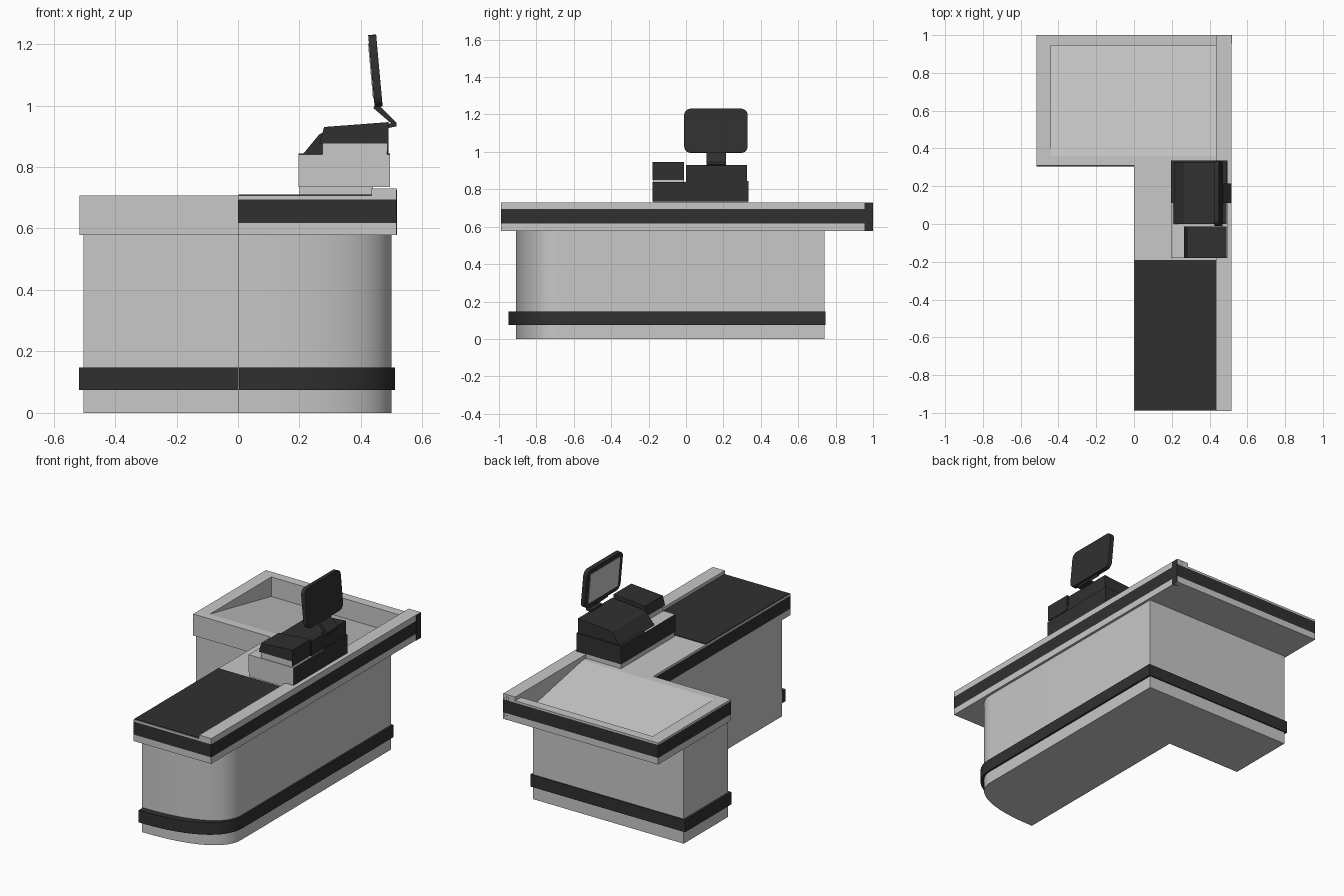
import bpy, bmesh, math
from mathutils import Matrix, Vector

if "Cube" in bpy.data.objects:
    bpy.data.objects.remove(bpy.data.objects["Cube"], do_unlink=True)


def material(name, rgb):
    m = bpy.data.materials.new(name)
    m.use_nodes = True
    m.diffuse_color = (*rgb, 1)
    m.node_tree.nodes["Principled BSDF"].inputs["Base Color"].default_value = (*rgb, 1)
    return m


GREY = material("light grey laminate", (0.58, 0.58, 0.58))
DARK = material("charcoal rubber", (0.03, 0.03, 0.03))


def finish(name, bm, mats, rule=None, smooth=False):
    """Turn a bmesh into an object; rule(face) picks the material slot."""
    bmesh.ops.recalc_face_normals(bm, faces=bm.faces)
    bm.normal_update()
    if rule:
        for f in bm.faces:
            f.material_index = int(rule(f))
    me = bpy.data.meshes.new(name)
    bm.to_mesh(me)
    bm.free()
    ob = bpy.data.objects.new(name, me)
    bpy.context.collection.objects.link(ob)
    for m in mats:
        me.materials.append(m)
    if smooth:
        bpy.ops.object.select_all(action="DESELECT")
        ob.select_set(True)
        bpy.context.view_layer.objects.active = ob
        bpy.ops.object.shade_smooth_by_angle(angle=math.radians(30))
    return ob


def prism(name, pts, axis, lo, hi, mats, rule=None, smooth=False, matrix=None):
    """Extrude a 2D outline along x, y or z from lo to hi."""
    place = {"x": lambda a, b, t: (t, a, b),
             "y": lambda a, b, t: (a, t, b),
             "z": lambda a, b, t: (a, b, t)}[axis]
    bm = bmesh.new()
    ends = [[bm.verts.new(place(a, b, t)) for a, b in pts] for t in (lo, hi)]
    n = len(pts)
    for ring in ends:
        bm.faces.new(ring)
    for i in range(n):
        j = (i + 1) % n
        bm.faces.new((ends[0][i], ends[0][j], ends[1][j], ends[1][i]))
    if matrix:
        bm.transform(matrix)
    return finish(name, bm, mats, rule, smooth)


def rect(x0, x1, y0, y1):
    return [(x0, y0), (x1, y0), (x1, y1), (x0, y1)]


def rounded(w, h, r, steps=5):
    pts = []
    for k, (sx, sy) in enumerate(((1, 1), (-1, 1), (-1, -1), (1, -1))):
        for i in range(steps + 1):
            a = math.pi / 2 * (k + i / steps)
            pts.append((sx * (w / 2 - r) + r * math.cos(a),
                        sy * (h / 2 - r) + r * math.sin(a)))
    return pts


def cabinet_outline(x_in, x_out, x_left, front, back, inner):
    """L shape whose front end bows round into the right-hand side."""
    start, steps, pw = -0.68, 20, 2 / 2.3
    pts = []
    for i in range(steps + 1):
        a = math.pi / 2 * i / steps
        pts.append((x_in + (x_out - x_in) * max(math.sin(a), 0) ** pw,
                    start + (front - start) * max(math.cos(a), 0) ** pw))
    return pts + [(x_out, back), (x_left, back), (x_left, inner), (x_in, inner)]


# Cabinet and its bumper strip
prism("cabinet", cabinet_outline(0, 0.5, -0.503, -0.91, 0.74, 0.318), "z", 0, 0.585,
      [GREY], smooth=True)
prism("kick_bumper", cabinet_outline(0.004, 0.511, -0.517, -0.95, 0.747, 0.305), "z",
      0.075, 0.148, [DARK], smooth=True)


# Countertop: stacked L rings, with a sloping tray sunk into the wing
def countertop():
    outline = [(0, -0.99), (0.515, -0.99), (0.515, 1), (-0.515, 1), (-0.515, 0.31), (0, 0.31)]
    levels = (0.578, 0.617, 0.695, 0.707)
    bm = bmesh.new()
    rings = [[bm.verts.new((x, y, z)) for x, y in outline] for z in levels]
    bm.faces.new(rings[0])
    n = len(outline)
    for a, b in zip(rings, rings[1:]):
        for i in range(n):
            j = (i + 1) % n
            bm.faces.new((a[i], a[j], b[j], b[i]))
    hole = [bm.verts.new((x, y, levels[-1])) for x, y in rect(-0.44, 0.435, 0.36, 0.945)]
    edges = []
    for loop in (rings[-1], hole):
        for i, v in enumerate(loop):
            w = loop[(i + 1) % len(loop)]
            edges.append(bm.edges.get((v, w)) or bm.edges.new((v, w)))
    bmesh.ops.triangle_fill(bm, edges=edges, use_beauty=True, normal=Vector((0, 0, 1)))
    fl, fr, br, bl = hole
    deep_r, deep_l = (bm.verts.new((v.co.x, v.co.y, 0.59)) for v in (br, bl))
    for f in ((fl, fr, deep_r, deep_l), (deep_l, deep_r, br, bl),
              (fl, deep_l, bl), (fr, br, deep_r)):
        bm.faces.new(f)

    def is_strip(f):
        c = f.calc_center_median()
        outer = abs(c.x) > 0.51 or abs(c.y) > 0.98 or (abs(c.x) < 0.01 and abs(f.normal.x) > 0.9)
        return outer and abs(f.normal.z) < 0.1 and levels[1] < c.z < levels[2]
    finish("countertop", bm, [GREY, DARK], is_strip)


countertop()
prism("side_rim", rect(0.435, 0.515, 0.70, 0.73), "y", -0.99, 1, [GREY])
prism("conveyor_belt", rect(0.002, 0.434, -0.985, -0.19), "z", 0.70, 0.711, [DARK])
prism("corner_guard", rect(0.478, 0.518, 0.955, 1.0), "z", 0.578, 0.726, [DARK])

# Cash drawer: pale front and top ledge, dark sides
prism("cash_drawer", rect(0.197, 0.495, -0.18, 0.335), "z", 0.735, 0.84, [DARK, GREY],
      lambda f: f.normal.y < -0.5 or f.normal.z > 0.5)
prism("drawer_plinth", rect(0.2, 0.44, -0.175, 0.33), "z", 0.70, 0.735, [GREY])
prism("drawer_back_ledge", rect(0.197, 0.495, 0.11, 0.335), "z", 0.838, 0.844, [DARK])

# Register body and the printer beside it
prism("register_body", [(0.21, 0.84), (0.265, 0.907), (0.28, 0.913), (0.49, 0.93), (0.49, 0.84)],
      "y", 0.0, 0.325, [DARK])
prism("printer_foot", rect(0.275, 0.485, 0.838, 0.876), "y", -0.176, -0.012, [GREY])
prism("printer", [(0.265, 0.876), (0.28, 0.93), (0.49, 0.946), (0.49, 0.876)],
      "y", -0.18, -0.012, [DARK])
prism("printer_side", rect(0.484, 0.49, 0.85, 0.88), "y", -0.18, -0.012, [DARK])

# Monitor arm, tilted panel and screen
prism("monitor_arm", [(0.44, 0.992), (0.452, 1.008), (0.465, 0.995), (0.515, 0.945),
                      (0.515, 0.932), (0.48, 0.925), (0.48, 0.94), (0.498, 0.942)],
      "y", 0.11, 0.215, [DARK])
tilt = Matrix.Translation((0.447, 0.16, 1.113)) @ Matrix.Rotation(-0.09, 4, "Y")
prism("monitor_panel", rounded(0.34, 0.235, 0.035), "x", -0.013, 0.013, [DARK],
      smooth=True, matrix=tilt)
prism("monitor_screen", rect(-0.14, 0.14, -0.09, 0.09), "x", -0.016, -0.012, [GREY],
      matrix=tilt)
